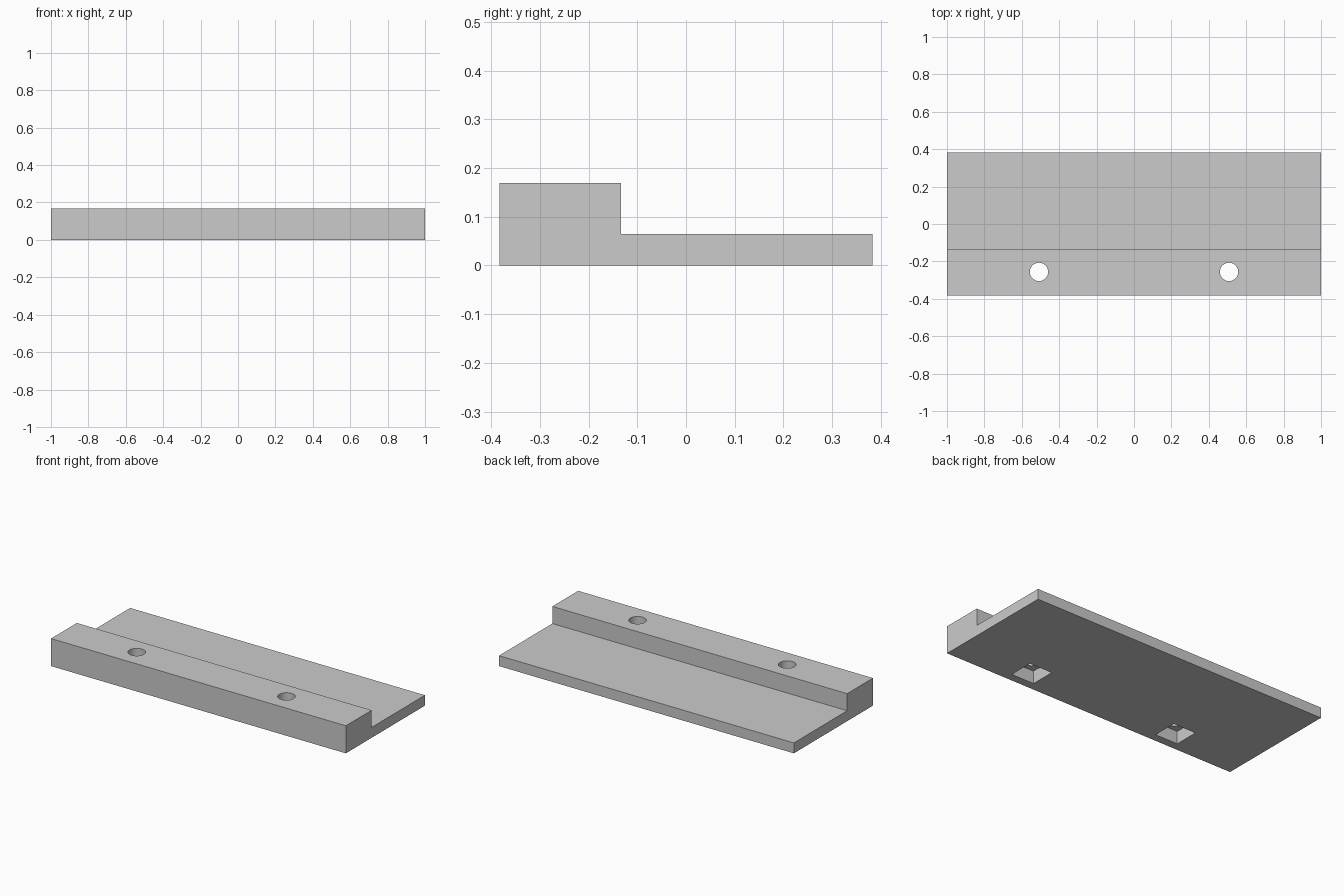
import bpy
import bmesh

cube = bpy.data.objects.get("Cube")
if cube:
    bpy.data.objects.remove(cube, do_unlink=True)

HALF_X, HALF_Y = 1.0, 0.383
LEDGE_Z, RAIL_Z, STEP_Y = 0.064, 0.169, -0.133
HOLE_X, HOLE_Y, HOLE_R = 0.508, -0.256, 0.049
POCKET, POCKET_Z = 0.153, 0.077

grey = bpy.data.materials.new("plain_grey")
grey.use_nodes = True
colour = (0.6, 0.6, 0.6, 1)
grey.diffuse_color = colour
grey.node_tree.nodes["Principled BSDF"].inputs["Base Color"].default_value = colour


def activate(obj):
    bpy.ops.object.select_all(action="DESELECT")
    obj.select_set(True)
    bpy.context.view_layer.objects.active = obj


def cut(target, cutter):
    mod = target.modifiers.new("cut", "BOOLEAN")
    mod.operation = "DIFFERENCE"
    mod.solver = "EXACT"
    mod.object = cutter
    activate(target)
    bpy.ops.object.modifier_apply(modifier=mod.name)
    bpy.data.objects.remove(cutter, do_unlink=True)


# Stepped plate: an L-shaped profile extruded along x
profile = [(-HALF_Y, 0), (HALF_Y, 0), (HALF_Y, LEDGE_Z),
           (STEP_Y, LEDGE_Z), (STEP_Y, RAIL_Z), (-HALF_Y, RAIL_Z)]
bm = bmesh.new()
end = bm.faces.new([bm.verts.new((-HALF_X, y, z)) for y, z in profile])
side = bmesh.ops.extrude_face_region(bm, geom=[end])["geom"]
bmesh.ops.translate(bm, vec=(2 * HALF_X, 0, 0),
                    verts=[v for v in side if isinstance(v, bmesh.types.BMVert)])
bmesh.ops.recalc_face_normals(bm, faces=bm.faces)
mesh = bpy.data.meshes.new("stepped_plate")
bm.to_mesh(mesh)
bm.free()
mesh.materials.append(grey)
plate = bpy.data.objects.new("stepped_plate", mesh)
bpy.context.collection.objects.link(plate)

# Bolt holes through the rail, with square nut pockets underneath
for x in (-HOLE_X, HOLE_X):
    bpy.ops.mesh.primitive_cylinder_add(vertices=48, radius=HOLE_R, depth=1,
                                        location=(x, HOLE_Y, 0))
    cut(plate, bpy.context.object)
    bpy.ops.mesh.primitive_cube_add(size=1, location=(x, HOLE_Y, 0))
    pocket = bpy.context.object
    pocket.scale = (POCKET, POCKET, 2 * POCKET_Z)
    cut(plate, pocket)

# Smooth hole walls, crisp edges elsewhere
activate(plate)
bpy.ops.object.shade_smooth_by_angle()
